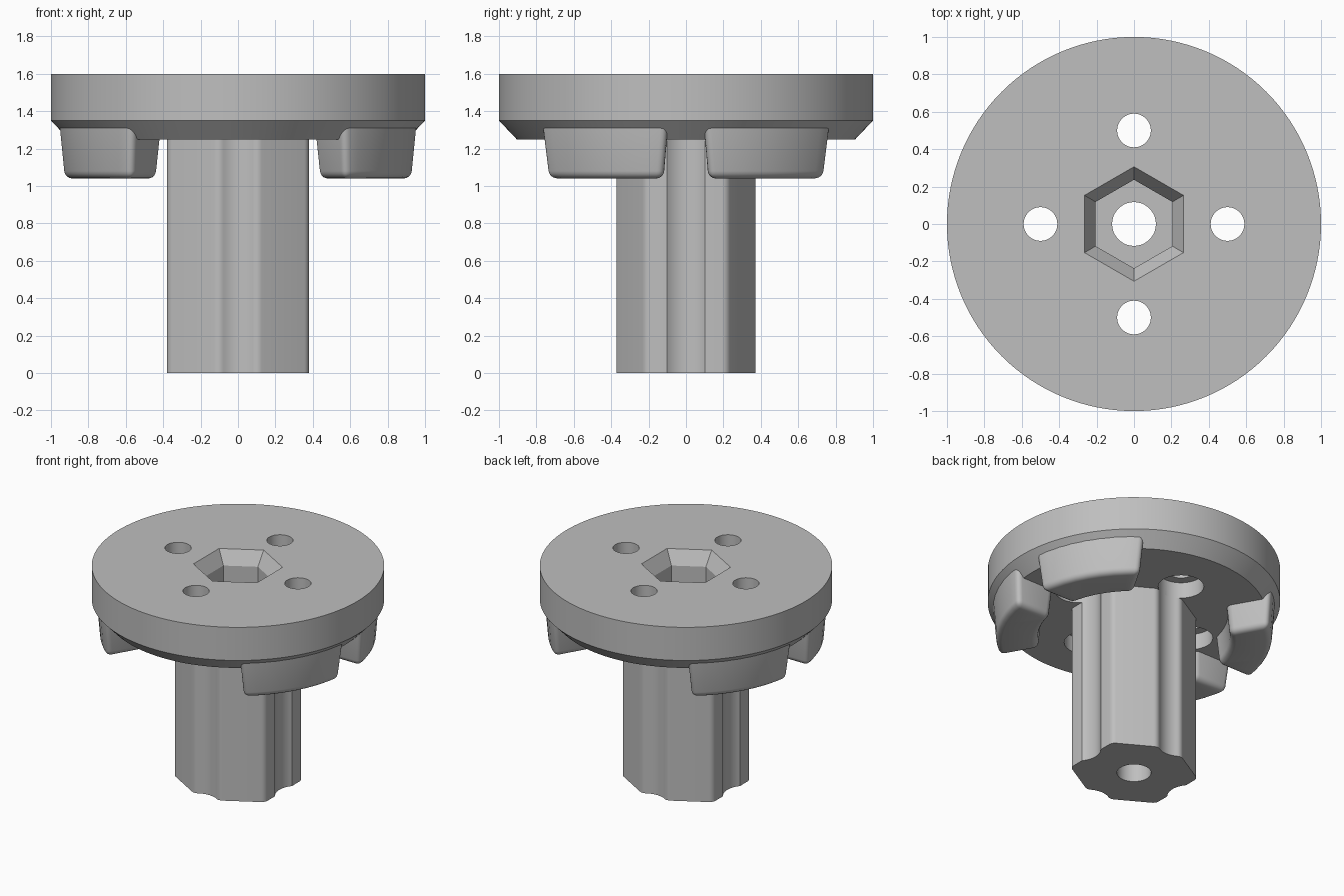
import bpy, bmesh
from math import sin, cos, asin, atan2, pi, radians

if "Cube" in bpy.data.objects:
    bpy.data.objects.remove(bpy.data.objects["Cube"], do_unlink=True)

grey = bpy.data.materials.new("plain_grey")
grey.use_nodes = True
colour = (0.52, 0.52, 0.52, 1)
grey.diffuse_color = colour
grey.node_tree.nodes["Principled BSDF"].inputs["Base Color"].default_value = colour


def arc(cx, cy, r, start, end, steps):
    """Points along an arc, angles in degrees."""
    angles = [radians(start + (end - start) * i / steps) for i in range(steps + 1)]
    return [(cx + r * cos(a), cy + r * sin(a)) for a in angles]


def circle(r, cx=0, cy=0, n=48):
    return arc(cx, cy, r, 0, 360, n)[:-1]


def hexagon(apothem):
    return arc(0, 0, apothem / cos(pi / 6), 30, 390, 6)[:-1]


def loft(name, rings, round_below=None):
    """Closed solid through (outline, height) rings; optionally round its lower edges."""
    bm = bmesh.new()
    loops = [[bm.verts.new((x, y, z)) for x, y in pts] for pts, z in rings]
    n = len(loops[0])
    for low, high in zip(loops, loops[1:]):
        for i in range(n):
            j = (i + 1) % n
            bm.faces.new((low[i], low[j], high[j], high[i]))
    bm.faces.new(loops[0])
    bm.faces.new(loops[-1])
    bmesh.ops.recalc_face_normals(bm, faces=bm.faces)
    if round_below:
        top = rings[-1][1]
        edges = [e for e in bm.edges if e.calc_face_angle(0) > 0.5
                 and min(v.co.z for v in e.verts) < top - 0.01]
        bmesh.ops.bevel(bm, geom=edges, offset=round_below, segments=4,
                        profile=0.5, affect='EDGES', clamp_overlap=True)
    mesh = bpy.data.meshes.new(name)
    bm.to_mesh(mesh)
    bm.free()
    mesh.materials.append(grey)
    obj = bpy.data.objects.new(name, mesh)
    bpy.context.collection.objects.link(obj)
    return obj


def activate(obj):
    bpy.ops.object.select_all(action='DESELECT')
    obj.select_set(True)
    bpy.context.view_layer.objects.active = obj


def cut(obj, cutters):
    activate(obj)
    for cutter in cutters:
        mod = obj.modifiers.new("cut", 'BOOLEAN')
        mod.operation = 'DIFFERENCE'
        mod.solver = 'EXACT'
        mod.object = cutter
        bpy.ops.object.modifier_apply(modifier=mod.name)


# Flange disc with a chamfered underside
flange = loft("flange", [(circle(0.905, n=128), 1.25), (circle(1, n=128), 1.35),
                         (circle(1, n=128), 1.6)])

# Fluted hexagonal shaft: one quarter of the outline, mirrored twice
flute, lip = 0.156, 0.05
quarter = (arc(0.5, 0, flute, 180, 140, 6)
           + arc(0.33, 0.1905, lip, 0, 60, 6)
           + arc(0.103, 0.3217, lip, 60, 120, 6)
           + arc(0, 0.5, flute, -60, -90, 6)[1:])
half = quarter + [(-x, y) for x, y in reversed(quarter[:-1])]
outline = half + [(x, -y) for x, y in reversed(half[1:-1])]
shaft = loft("shaft", [(outline, 0), (outline, 1.25)])

# Centre bore, hexagonal socket with a flared mouth, and stepped bolt holes
bore = loft("bore_cutter", [(circle(0.117), -0.1), (circle(0.117), 1.7)])
socket = loft("socket_cutter", [(hexagon(0.205), 1.2), (hexagon(0.205), 1.5),
                                (hexagon(0.265), 1.6), (hexagon(0.325), 1.7)])
bolt_holes = []
for x, y in ((0.5, 0), (0, 0.5), (-0.5, 0), (0, -0.5)):
    wide, narrow = circle(flute, x, y), circle(0.09, x, y)
    bolt_holes.append(loft("hole_cutter", [(wide, 1.1), (wide, 1.37),
                                           (narrow, 1.37), (narrow, 1.7)]))
cut(flange, [bore, socket] + bolt_holes)
cut(shaft, [bore, socket])
for cutter in [bore, socket] + bolt_holes:
    bpy.data.objects.remove(cutter, do_unlink=True)


def jaw_outline(inset, sx, sy):
    """Ring sector between two straight slots that lie 60 degrees apart."""
    outer, inner, slot = 0.965 - inset, 0.635 + inset, 0.095 + inset
    a, b = (asin(slot / r) * 180 / pi for r in (outer, inner))
    pts = arc(0, 0, outer, a, 60 - a, 8) + arc(0, 0, inner, 60 - b, b, 8)
    return [(x * sx, y * sy) for x, y in pts]


# Four tapered jaws with rounded lower edges
parts = [flange, shaft]
for side, sx in (("left", 1), ("right", -1)):
    for end, sy in (("back", 1), ("front", -1)):
        parts.append(loft(f"jaw_{end}_{side}", [(jaw_outline(0.025, sx, sy), 1.04),
                                                (jaw_outline(0, sx, sy), 1.335)], 0.04))

for part in parts:
    activate(part)
    bpy.ops.object.shade_smooth_by_angle(angle=radians(30))
